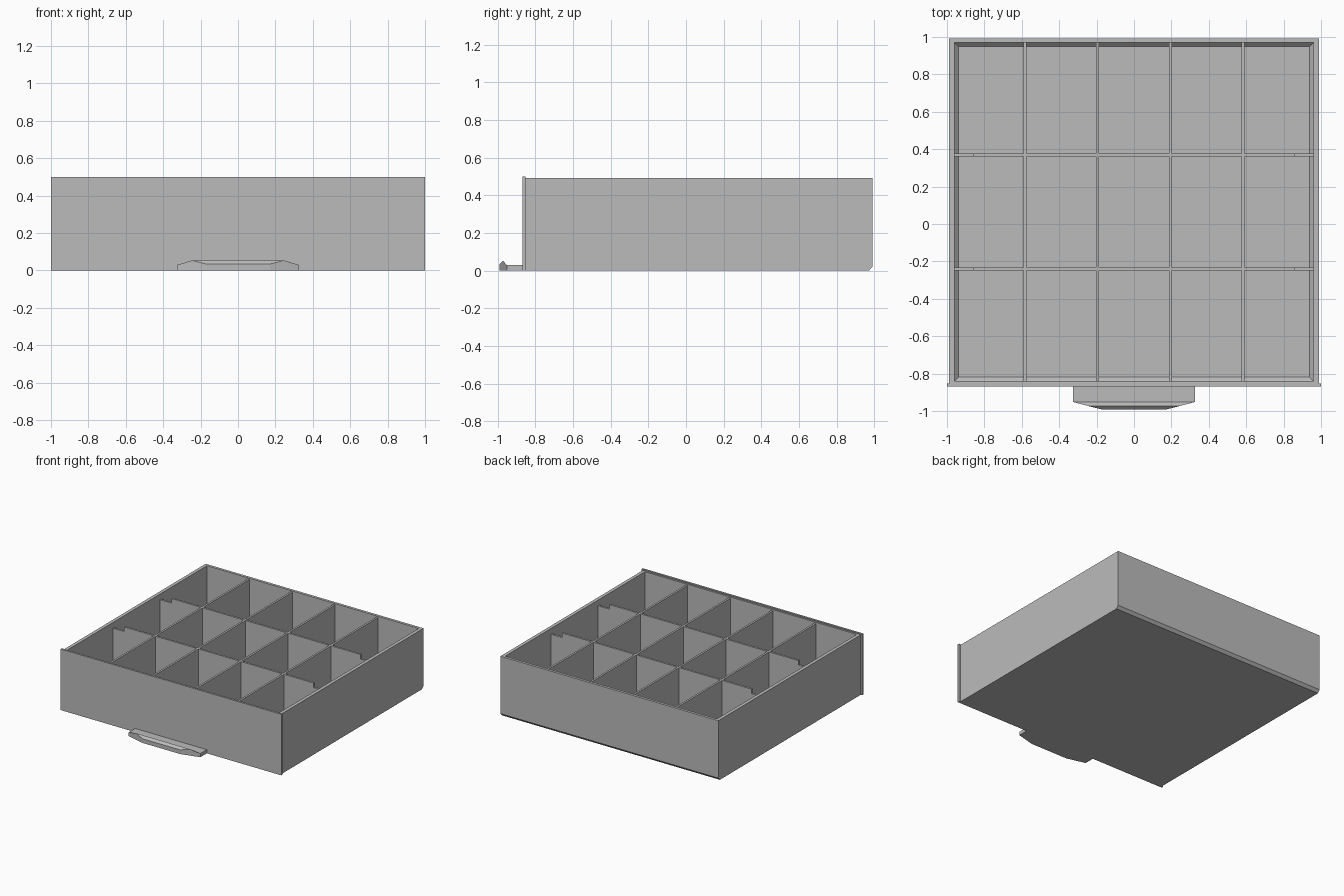
import bpy
import bmesh

if "Cube" in bpy.data.objects:
    bpy.data.objects.remove(bpy.data.objects["Cube"], do_unlink=True)

# Single plain grey plastic
grey = bpy.data.materials.new("grey plastic")
grey.use_nodes = True
grey.diffuse_color = (0.5, 0.5, 0.5, 1)
grey.node_tree.nodes["Principled BSDF"].inputs["Base Color"].default_value = (0.5, 0.5, 0.5, 1)


def finish(name, bm):
    bmesh.ops.recalc_face_normals(bm, faces=bm.faces)
    mesh = bpy.data.meshes.new(name)
    bm.to_mesh(mesh)
    bm.free()
    mesh.materials.append(grey)
    obj = bpy.data.objects.new(name, mesh)
    bpy.context.collection.objects.link(obj)
    return obj


def box(name, x0, x1, y0, y1, z0, z1):
    bm = bmesh.new()
    bmesh.ops.create_cube(bm, size=1)
    for v in bm.verts:
        v.co = (x1 if v.co.x > 0 else x0,
                y1 if v.co.y > 0 else y0,
                z1 if v.co.z > 0 else z0)
    return finish(name, bm)


def prism_x(name, half_width, profile):
    """Extrude a y-z profile symmetrically across x."""
    bm = bmesh.new()
    face = bm.faces.new([bm.verts.new((-half_width, y, z)) for y, z in profile])
    ext = bmesh.ops.extrude_face_region(bm, geom=[face])["geom"]
    bmesh.ops.translate(bm, vec=(2 * half_width, 0, 0),
                        verts=[g for g in ext if isinstance(g, bmesh.types.BMVert)])
    return finish(name, bm)


def ring_shell(name, rings):
    """Bridge rectangular rings (half x, front y, back y, z) and cap both ends."""
    bm = bmesh.new()
    loops = [[bm.verts.new(p) for p in ((-hx, y0, z), (hx, y0, z), (hx, y1, z), (-hx, y1, z))]
             for hx, y0, y1, z in rings]
    for a, b in zip(loops, loops[1:]):
        for i in range(4):
            j = (i + 1) % 4
            bm.faces.new((a[i], a[j], b[j], b[i]))
    bm.faces.new(loops[0])
    bm.faces.new(loops[-1])
    return finish(name, bm)


SIDE, FRONT, BACK, TOP = 0.988, -0.852, 0.992, 0.492
IN_X, IN_FRONT, IN_BACK = 0.96, -0.84, 0.97
FLOOR, CHAMFER = 0.018, 0.022

# Open tray: chamfered lower back edge, chamfered inside floor
ring_shell("tray", [
    (SIDE, FRONT, BACK - 0.02, 0),
    (SIDE, FRONT, BACK, 0.022),
    (SIDE, FRONT, BACK, TOP),
    (IN_X, IN_FRONT, IN_BACK, TOP),
    (IN_X, IN_FRONT, IN_BACK, FLOOR + CHAMFER),
    (IN_X - CHAMFER, IN_FRONT + CHAMFER, IN_BACK - CHAMFER, FLOOR),
])

# Front panel, slightly larger than the tray
box("front_panel", -1, 1, -0.868, FRONT, 0, 0.5)

# Lengthwise dividers
DIV_TOP, NOTCH_Z, NOTCH_X, T = 0.482, 0.445, 0.858, 0.008
for n, x in enumerate((-0.583, -0.194, 0.194, 0.583), 1):
    box(f"long_divider_{n}", x - T, x + T, IN_FRONT, IN_BACK, FLOOR, DIV_TOP)

# Cross dividers, notched down next to the side walls
for n, y in enumerate((-0.24, 0.37), 1):
    bm = bmesh.new()
    outline = [(-IN_X, FLOOR), (IN_X, FLOOR), (IN_X, NOTCH_Z), (NOTCH_X, NOTCH_Z),
               (NOTCH_X, DIV_TOP), (-NOTCH_X, DIV_TOP), (-NOTCH_X, NOTCH_Z), (-IN_X, NOTCH_Z)]
    face = bm.faces.new([bm.verts.new((x, y - T, z)) for x, z in outline])
    ext = bmesh.ops.extrude_face_region(bm, geom=[face])["geom"]
    bmesh.ops.translate(bm, vec=(0, 2 * T, 0),
                        verts=[g for g in ext if isinstance(g, bmesh.types.BMVert)])
    finish(f"cross_divider_{n}", bm)

# Pull handle: flat tongue plus a raised, tapered lip
LIP_BACK, LIP_FRONT = -0.952, -0.992
prism_x("handle_tongue", 0.325, [(-0.868, 0), (-0.868, 0.03), (LIP_BACK, 0.03), (LIP_BACK, 0)])
bm = bmesh.new()
for s in (-1, 1):
    for co in ((0.325, LIP_BACK, 0), (0.325, LIP_BACK, 0.03), (0.17, LIP_FRONT, 0),
               (0.17, LIP_FRONT, 0.034), (0.245, -0.973, 0.053)):
        bm.verts.new((s * co[0], co[1], co[2]))
bmesh.ops.convex_hull(bm, input=bm.verts)
bmesh.ops.dissolve_limit(bm, angle_limit=0.02, verts=bm.verts, edges=bm.edges)
finish("handle_lip", bm)
